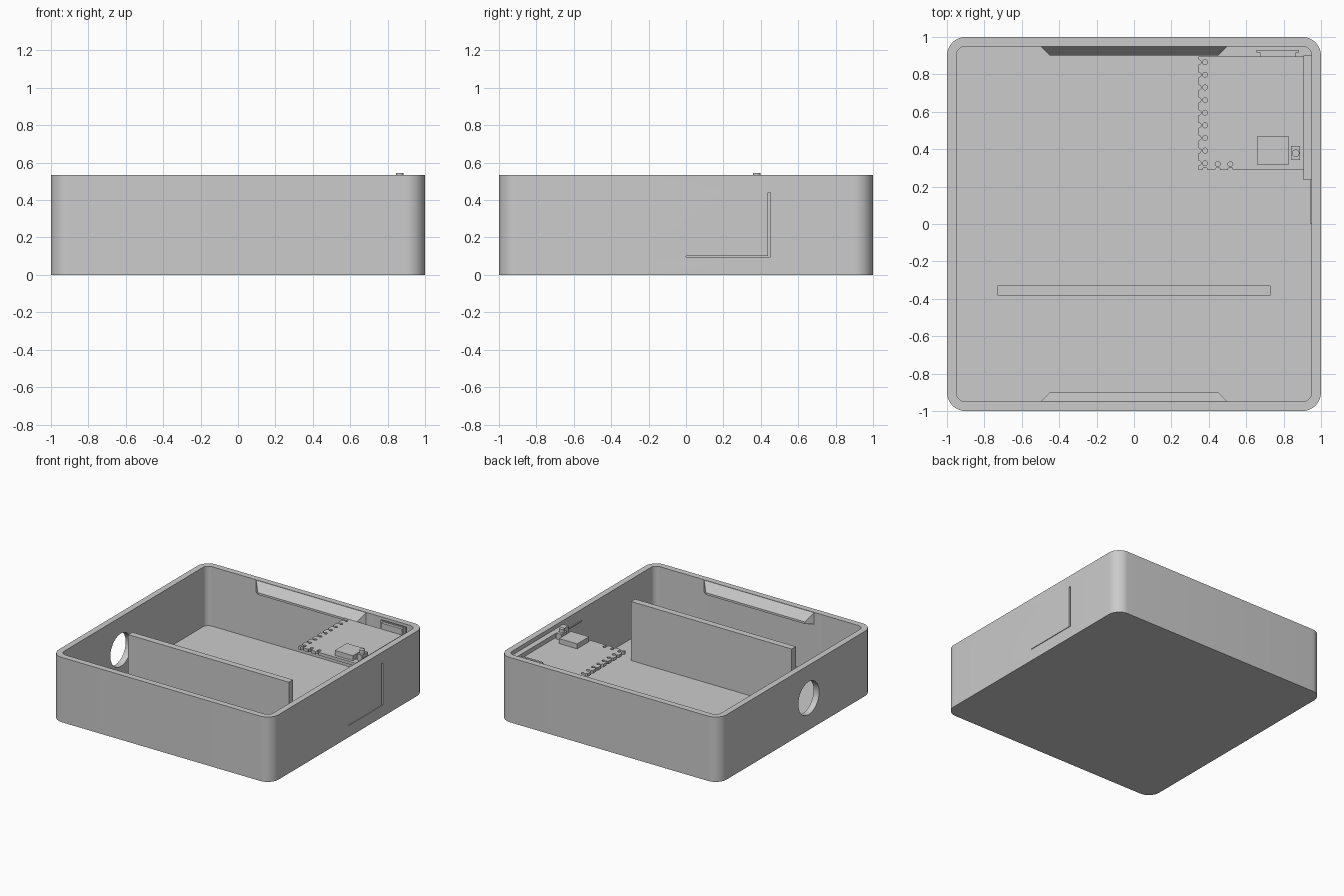
import bpy, bmesh, math
from mathutils import Matrix, Vector

cube = bpy.data.objects.get("Cube")
if cube:
    bpy.data.objects.remove(cube, do_unlink=True)

grey = bpy.data.materials.new("plain grey")
grey.use_nodes = True
COLOUR = (0.6, 0.6, 0.6, 1)
grey.diffuse_color = COLOUR
grey.node_tree.nodes["Principled BSDF"].inputs["Base Color"].default_value = COLOUR


def finish(name, bm):
    bmesh.ops.recalc_face_normals(bm, faces=bm.faces)
    mesh = bpy.data.meshes.new(name)
    bm.to_mesh(mesh)
    bm.free()
    mesh.materials.append(grey)
    ob = bpy.data.objects.new(name, mesh)
    bpy.context.collection.objects.link(ob)
    return ob


def prism(name, outline, z0, z1):
    """Extrude a plan outline between two heights."""
    bm = bmesh.new()
    face = bm.faces.new([bm.verts.new((x, y, z0)) for x, y in outline])
    top = bmesh.ops.extrude_face_region(bm, geom=[face])["geom"]
    bmesh.ops.translate(bm, vec=(0, 0, z1 - z0),
                        verts=[v for v in top if isinstance(v, bmesh.types.BMVert)])
    return finish(name, bm)


def box(name, x0, x1, y0, y1, z0, z1):
    return prism(name, [(x0, y0), (x1, y0), (x1, y1), (x0, y1)], z0, z1)


def rounded(half, r, steps=12):
    """Outline of a square with rounded corners."""
    pts = []
    for q, (sx, sy) in enumerate([(1, 1), (-1, 1), (-1, -1), (1, -1)]):
        for i in range(steps + 1):
            a = math.pi / 2 * (q + i / steps)
            pts.append((sx * (half - r) + r * math.cos(a), sy * (half - r) + r * math.sin(a)))
    return pts


def cylinder(name, centre, r, depth, axis="Z", sides=20):
    bm = bmesh.new()
    turn = Matrix.Rotation(math.pi / 2, 4, "Y") if axis == "X" else Matrix()
    bmesh.ops.create_cone(bm, cap_ends=True, segments=sides, radius1=r, radius2=r,
                          depth=depth, matrix=Matrix.Translation(centre) @ turn)
    return finish(name, bm)


def cut(ob, cutters):
    """Subtract the cutters, keep the result and drop the cutters."""
    for c in cutters:
        c.hide_render = True
        mod = ob.modifiers.new("cut", "BOOLEAN")
        mod.operation, mod.solver, mod.object = "DIFFERENCE", "EXACT", c
    dg = bpy.context.evaluated_depsgraph_get()
    mesh = bpy.data.meshes.new_from_object(ob.evaluated_get(dg))
    ob.modifiers.clear()
    ob.data = mesh
    for c in cutters:
        bpy.data.objects.remove(c, do_unlink=True)


def smooth(ob):
    bpy.ops.object.select_all(action="DESELECT")
    ob.select_set(True)
    bpy.context.view_layer.objects.active = ob
    bpy.ops.object.shade_smooth_by_angle(angle=math.radians(30))


# Open tray with a round cable hole and a slit flap in the side wall
H, INNER = 0.533, 0.95
tray = prism("tray", rounded(1, 0.1), 0, H)
cut(tray, [
    prism("cavity", rounded(INNER, 0.05), 0.045, 0.7),
    cylinder("cable_hole", (-0.97, -0.165, 0.262), 0.135, 0.2, "X", 48),
    box("flap_slot", 0.9, 1.1, 0.438, 0.452, 0.095, 0.44),
    box("flap_slit", 0.9, 1.1, 0, 0.445, 0.095, 0.1),
])
smooth(tray)

# Divider wall
box("divider", -0.73, 0.73, -0.383, -0.33, 0.04, H - 0.003)


# Sloping snap ledges on the front and back walls
def ledge(name, side):
    bm = bmesh.new()
    rings = []
    for depth, half, z in [(INNER, 0.5, 0.53), (0.9, 0.45, 0.46),
                           (0.9, 0.45, 0.443), (INNER, 0.5, 0.435)]:
        rings.append([bm.verts.new((s * half, side * depth, z)) for s in (-1, 1)])
    for a, b in zip(rings, rings[1:] + rings[:1]):
        bm.faces.new((a[0], a[1], b[1], b[0]))
    for s in (0, 1):
        bm.faces.new([r[s] for r in rings])
    return finish(name, bm)


ledge("front_ledge", -1)
ledge("back_ledge", 1)

# Circuit board with pin holes and edge notches
TOP = 0.465
board = box("circuit_board", 0.345, 0.905, 0.29, 0.895, 0.44, TOP)
spots = []
for i in range(9):
    y = 0.325 + i * 0.0675
    spots += [(0.38, y), (0.345, y)]
for i in range(3):
    x = 0.38 + i * 0.0675
    spots.append((x, 0.29))
    if i:
        spots.append((x, 0.32))
cut(board, [cylinder("pin_hole", (x, y, TOP), 0.0135, 0.1, sides=12) for x, y in spots])
smooth(board)

# Parts on the board
box("chip", 0.66, 0.825, 0.315, 0.47, TOP, 0.506)
box("button_base", 0.84, 0.888, 0.343, 0.418, TOP, 0.515)
smooth(cylinder("button_cap", (0.864, 0.378, 0.528), 0.02, 0.034))
box("socket_body", 0.675, 0.865, 0.893, 0.925, TOP, 0.515)
box("socket_flange", 0.655, 0.882, 0.917, 0.93, TOP - 0.005, 0.522)

# Rail on the side wall and the thin rib beyond it
box("side_rail", 0.905, 0.952, 0.235, 0.9, 0.44, 0.5)
box("side_rib", 0.944, 0.952, 0, 0.235, 0.435, 0.442)
